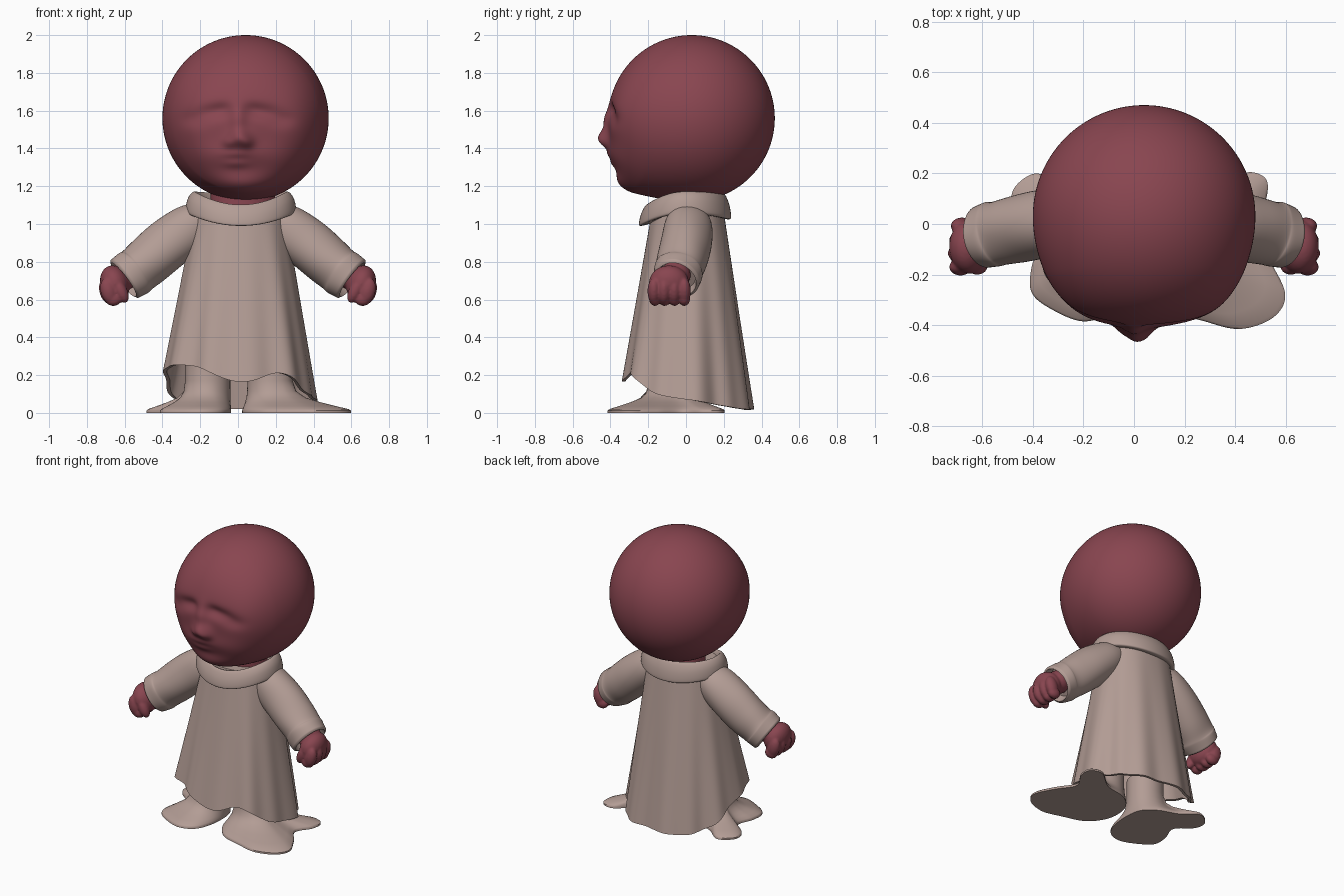
import bpy, bmesh
from math import sin, cos, pi, exp, atan2, radians, copysign
from mathutils import Vector, Matrix

cube = bpy.data.objects.get("Cube")
if cube:
    bpy.data.objects.remove(cube, do_unlink=True)


def material(name, rgb):
    m = bpy.data.materials.new(name)
    m.use_nodes = True
    m.diffuse_color = (*rgb, 1)
    m.node_tree.nodes["Principled BSDF"].inputs["Base Color"].default_value = (*rgb, 1)
    return m


SKIN = material("maroon skin", (0.25, 0.06, 0.08))
CLOTH = material("beige cloth", (0.45, 0.335, 0.3))


def finish(name, bm, mat, sharp=50):
    bmesh.ops.recalc_face_normals(bm, faces=bm.faces)
    me = bpy.data.meshes.new(name)
    bm.to_mesh(me)
    bm.free()
    me.materials.append(mat)
    for p in me.polygons:
        p.use_smooth = True
    me.set_sharp_from_angle(angle=radians(sharp))
    ob = bpy.data.objects.new(name, me)
    bpy.context.collection.objects.link(ob)
    return ob


def loft(name, rings, mat, caps=True, sharp=50):
    """Skin a list of equal closed rings."""
    bm = bmesh.new()
    vs = [[bm.verts.new(p) for p in r] for r in rings]
    n = len(vs[0])
    for a, b in zip(vs, vs[1:]):
        for i in range(n):
            j = (i + 1) % n
            bm.faces.new((a[i], a[j], b[j], b[i]))
    if caps:
        bm.faces.new(vs[0])
        bm.faces.new(vs[-1])
    return finish(name, bm, mat, sharp)


def spline(pts, steps, closed):
    """Sample a smooth curve through points of any dimension."""
    n, out = len(pts), []
    get = (lambda i: pts[i % n]) if closed else (lambda i: pts[max(0, min(n - 1, i))])
    for i in range(n if closed else n - 1):
        p = [Vector(get(i + k)) for k in (-1, 0, 1, 2)]
        for s in range(steps):
            t = s / steps
            out.append(0.5 * (2 * p[1] + (p[2] - p[0]) * t
                              + (2 * p[0] - 5 * p[1] + 4 * p[2] - p[3]) * t * t
                              + (3 * p[1] - p[0] - 3 * p[2] + p[3]) * t ** 3))
    if not closed:
        out.append(Vector(pts[-1]))
    return out


# Head: a ball with the face pushed out of or into its front
# (x, z, spread x, spread z, push along y)
FACE = [(0.0, 1.55, 0.03, 0.055, -0.025), (0.01, 1.453, 0.042, 0.034, -0.055),
        (0, 1.36, 0.13, 0.05, -0.03), (0.01, 1.18, 0.16, 0.07, -0.12),
        (-0.01, 1.37, 0.05, 0.014, -0.008), (-0.01, 1.32, 0.045, 0.016, -0.01)]
for s in (-1, 1):
    FACE += [(s * 0.05, 1.43, 0.022, 0.02, -0.016),             # nostrils
             (s * 0.08, 1.605, 0.04, 0.026, 0.019),             # drooping brows
             (s * 0.15, 1.59, 0.05, 0.028, 0.02),
             (s * 0.23, 1.555, 0.05, 0.03, 0.016),
             (0.04 + s * 0.31, 1.53, 0.11, 0.23, -0.035),       # cheeks
             (0.03 + s * 0.2, 1.28, 0.1, 0.09, -0.035)]         # jowls
bm = bmesh.new()
bmesh.ops.create_uvsphere(bm, u_segments=192, v_segments=128, radius=0.44,
                          matrix=Matrix.Translation((0.04, 0.03, 1.56)))
for v in bm.verts:
    w = max(0, min(1, (0.03 - v.co.y) / 0.2))
    v.co.y += w * sum(d * exp(-0.5 * (((v.co.x - x) / a) ** 2 + ((v.co.z - z) / b) ** 2))
                      for x, z, a, b, d in FACE)
finish("head", bm, SKIN, 80)

ANGLES = [2 * pi * i / 144 for i in range(144)]


def oval(cx, cy, rx, ry, zf):
    return [Vector((cx + rx * cos(a), cy + ry * sin(a), zf(a))) for a in ANGLES]


# Neck
loft("neck", [oval(0.025, 0.02, 0.17, 0.13, lambda a, z=z: z) for z in (1.07, 1.22)], SKIN)

# Robe: straight flare with square corners and pleats
# (hem height, flare) every 30 degrees, counted from the left side
HEM = spline([(0.07, 1.0), (0.04, 0.93), (0.02, 0.97), (0.02, 1.0), (0.02, 0.97),
              (0.07, 0.95), (0.2, 1.02), (0.25, 1.02), (0.24, 1.0), (0.165, 1.0),
              (0.21, 1.0), (0.11, 1.0)], 12, True)


def robe_ring(t, scale=1):
    ring = []
    for a, (hem, flare) in zip(ANGLES, HEM):
        f = 1 + t * (flare - 1 + 0.022 * sin(7 * a + 1) + 0.022 * sin(12 * a))
        cx, cy = (scale * f * copysign(abs(v) ** 0.87, v) for v in (cos(a), sin(a)))
        ring.append(Vector((0.01 + (0.235 + 0.165 * t) * cx,
                            0.01 + (0.185 + 0.16 * t) * cy, 1.1 + (hem - 1.1) * t)))
    return ring


robe = [robe_ring(i / 24) for i in range(25)]
robe += [robe_ring(t, k) for t, k in ((1, 0.95), (0.9, 0.94), (0.7, 0.93))]
loft("robe", robe, CLOTH)


# Collar: turned-down band, dipping at the front
def collar_ring(r, lift, front, back):
    def z(a):
        s = sin(a)
        return lift - (front * s * s if s < 0 else back * s * s)
    return oval(0.015, -0.005, r * 1.2, r, z)


collar = spline([(0.18, 1.06, 0.03, 0.03), (0.185, 1.13, 0.05, 0.01),
                 (0.205, 1.172, 0.07, 0.01), (0.232, 1.14, 0.085, 0.03),
                 (0.244, 1.08, 0.075, 0.035), (0.236, 1.055, 0.065, 0.03),
                 (0.19, 1.06, 0.06, 0.03)], 4, False)
loft("collar", [collar_ring(*p) for p in collar], CLOTH, caps=False, sharp=70)

# Sleeves: (x, y, z, radius) along the arm, ending in a thick open cuff
ARM = [(0.16, 0.015, 1.03, 0.1), (0.25, 0.01, 0.98, 0.127), (0.36, 0.0, 0.9, 0.135),
       (0.46, -0.018, 0.816, 0.133), (0.53, -0.035, 0.76, 0.127),
       (0.555, -0.042, 0.741, 0.13), (0.6, -0.053, 0.708, 0.124)]


def arm_rings(side):
    path = spline(ARM, 5, False)
    end = path[-1]
    path += [Vector((*(end.to_3d() + Vector(d)), r))
             for d, r in (((0.006, -0.002, -0.005), 0.11), ((-0.03, 0.01, 0.025), 0.095))]
    rings = []
    for i, p in enumerate(path):
        k = min(i, len(path) - 4)
        tangent = (path[k + 1] - path[max(0, k - 1)]).to_3d()
        q = tangent.to_track_quat('Z', 'Y')
        ring = []
        for j in range(48):
            a = 2 * pi * j / 48
            # soft wrinkles on the cloth
            r = p.w * (1 + 0.02 * sin(3 * a + i * 0.3))
            c = p.to_3d() + q @ Vector((r * cos(a), r * sin(a), 0))
            ring.append(Vector((side * c.x, c.y, c.z)))
        rings.append(ring)
    return rings


# Hands: wrist, palm, four curled fingers and a thumb, fused together
LUMPS = [((0.59, -0.055, 0.73), (0.08, 0.08, 0.075), 0),
         ((0.652, -0.09, 0.685), (0.076, 0.107, 0.098), 20),
         ((0.62, -0.165, 0.645), (0.034, 0.036, 0.068), 25)]
for i in range(4):
    LUMPS.append(((0.692 - 0.006 * abs(i - 1), -0.17 + 0.054 * i, 0.645),
                  (0.042, 0.034, 0.07), 15))
    LUMPS.append(((0.66, -0.165 + 0.052 * i, 0.604), (0.045, 0.031, 0.038), 0))


def hand(name, side):
    bm = bmesh.new()
    for c, size, tilt in LUMPS:
        m = (Matrix.Translation((side * c[0], c[1], c[2]))
             @ Matrix.Rotation(radians(side * tilt), 4, 'Y') @ Matrix.Diagonal((*size, 1)))
        bmesh.ops.create_uvsphere(bm, u_segments=24, v_segments=16, radius=1, matrix=m)
    ob = finish(name, bm, SKIN, 80)
    fuse = ob.modifiers.new("fuse", 'REMESH')
    fuse.mode, fuse.voxel_size, fuse.use_smooth_shade = 'VOXEL', 0.007, True
    soft = ob.modifiers.new("soften", 'SMOOTH')
    soft.factor, soft.iterations = 0.5, 5


for label, side in (("left", 1), ("right", -1)):
    loft(label + "_sleeve", arm_rings(side), CLOTH, sharp=60)
    hand(label + "_hand", side)


# Feet: flat spreading shoes that rise into the trouser legs
def foot(name, ankle, outline):
    base = spline([(x, y, 0) for x, y in outline], 8, True)
    centre = Vector((*ankle, 0))
    rings = []
    for t, z in ((0, 0), (0, 0.012), (0.04, 0.02), (0.25, 0.036), (0.5, 0.056),
                 (0.75, 0.08), (0.92, 0.115), (1, 0.17), (1, 0.28)):
        ring = []
        for p in base:
            d = p - centre
            a = atan2(d.y, d.x)
            leg = centre + Vector((0.12 * cos(a), 0.115 * sin(a), 0))
            ring.append(p.lerp(leg, t) + Vector((0, 0, z)))
        rings.append(ring)
    loft(name, rings, CLOTH)


foot("left_foot", (0.17, -0.08),
     [(0.03, -0.2), (0.12, -0.33), (0.28, -0.385), (0.42, -0.415), (0.55, -0.37),
      (0.598, -0.28), (0.54, -0.15), (0.46, -0.02), (0.52, 0.09), (0.52, 0.18),
      (0.43, 0.2), (0.3, 0.1), (0.14, 0.06), (0.04, -0.04)])
foot("right_foot", (-0.16, -0.08),
     [(-0.04, -0.2), (-0.09, -0.34), (-0.2, -0.385), (-0.33, -0.335), (-0.405, -0.27),
      (-0.405, -0.17), (-0.37, -0.05), (-0.47, 0.05), (-0.475, 0.14), (-0.38, 0.2),
      (-0.27, 0.12), (-0.14, 0.07), (-0.05, -0.02)])
